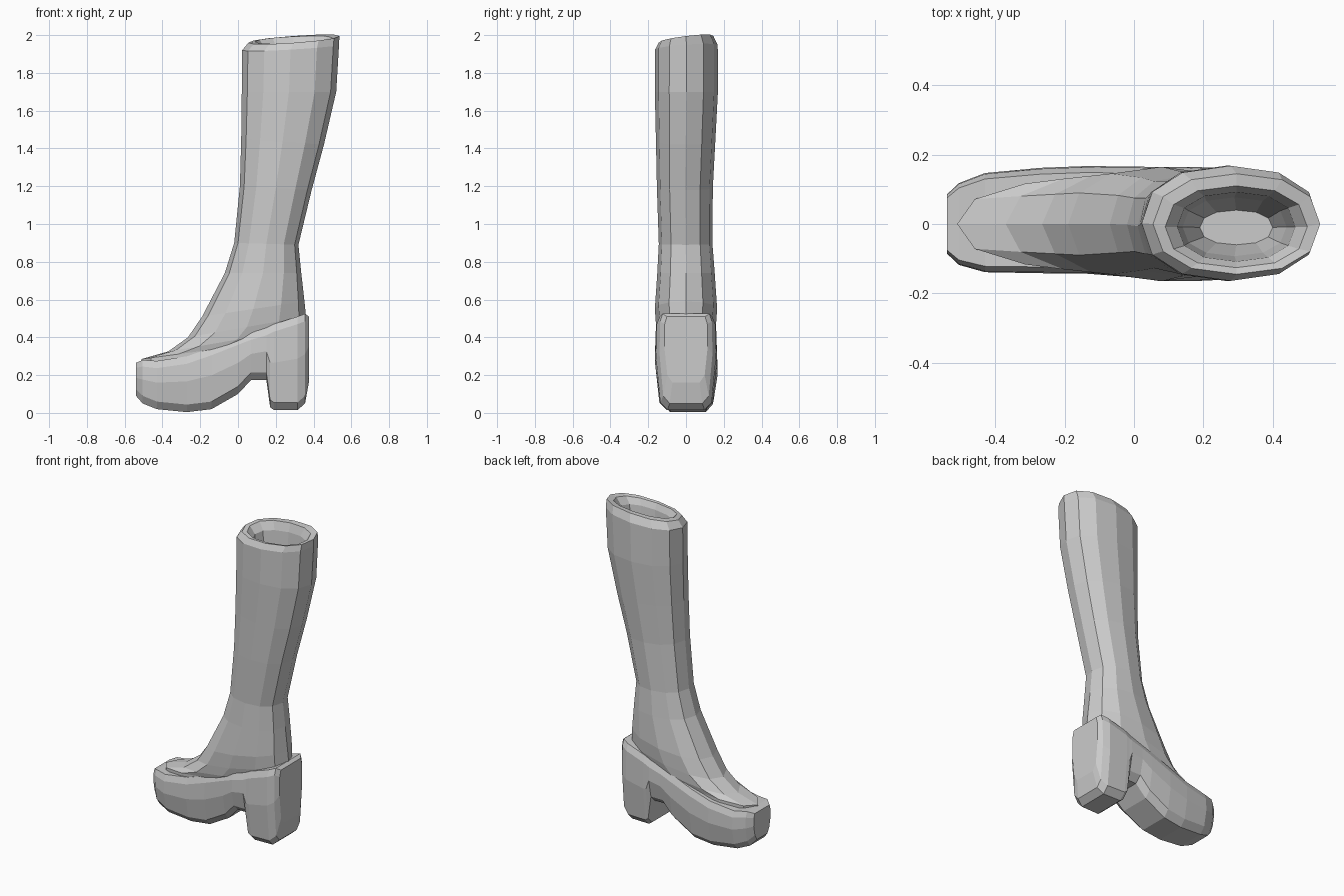
import bpy, bmesh, math


def loft(name, rings):
    """Skin a list of equal-length closed rings and cap both ends."""
    bm = bmesh.new()
    vr = [[bm.verts.new(p) for p in r] for r in rings]
    n = len(rings[0])
    for a, b in zip(vr, vr[1:]):
        for i in range(n):
            j = (i + 1) % n
            bm.faces.new((a[i], a[j], b[j], b[i]))
    bm.faces.new(vr[0][::-1])
    bm.faces.new(vr[-1])
    bmesh.ops.recalc_face_normals(bm, faces=bm.faces)
    me = bpy.data.meshes.new(name)
    bm.to_mesh(me)
    bm.free()
    ob = bpy.data.objects.new(name, me)
    bpy.context.collection.objects.link(ob)
    return ob


def upper_ring(fx, fz, bx, bz, hw, yc=0.0, tilt=0.0, n=12, e=0.88):
    """Tilted oval running from a front point to a back point."""
    pts = []
    for i in range(n):
        a = 2 * math.pi * i / n
        c, s = math.cos(a), math.sin(a)
        u = math.copysign(abs(c) ** e, c)
        v = math.copysign(abs(s) ** e, s)
        t = (u + 1) / 2
        pts.append((fx + (bx - fx) * t, yc + hw * v, fz + (bz - fz) * t + tilt * v))
    return pts


# Boot upper: foot, ankle, shaft, rolled lip, then the inside of the opening
# front x, front z, back x, back z, half width, y centre, side tilt
upper = [
    (-0.51, 0.25, 0.33, 0.36, 0.130, 0.0, 0),
    (-0.51, 0.285, 0.345, 0.40, 0.132, 0.0, 0),
    (-0.37, 0.325, 0.355, 0.45, 0.148, 0.0, 0),
    (-0.265, 0.40, 0.36, 0.51, 0.158, 0.0, 0),
    (-0.19, 0.51, 0.352, 0.59, 0.165, 0.0, 0),
    (-0.07, 0.74, 0.335, 0.74, 0.152, 0.0, 0),
    (-0.02, 0.90, 0.32, 0.89, 0.142, -0.002, 0),
    (0.01, 1.20, 0.39, 1.18, 0.148, -0.006, 0),
    (0.017, 1.45, 0.455, 1.42, 0.157, -0.002, 0),
    (0.02, 1.70, 0.52, 1.70, 0.167, 0.002, 0),
    (0.022, 1.92, 0.535, 1.95, 0.166, 0.002, 0.012),
    (0.055, 1.96, 0.537, 1.995, 0.145, 0.0, 0.018),
    (0.09, 1.965, 0.50, 1.985, 0.118, -0.008, 0.018),
    (0.125, 1.92, 0.465, 1.94, 0.10, -0.008, 0.01),
    (0.14, 1.75, 0.44, 1.77, 0.085, -0.008, 0),
    (0.19, 1.62, 0.40, 1.62, 0.05, -0.01, 0),
]
loft("boot_upper", [upper_ring(*r) for r in upper])


def sole_ring(x, zb, zt, hw, yc):
    """Cross-section of the sole with chamfered top and bottom edges."""
    h = zt - zb
    half = [(0.62, 0.0), (0.86, min(0.04, h * 0.2)), (1.0, h * 0.55),
            (0.98, h - min(0.04, h * 0.15)), (0.88, h)]
    right = [(x, yc + hw * y, zb + z) for y, z in half]
    left = [(x, yc - hw * y, zb + z) for y, z in reversed(half)]
    return right + left


# Platform sole, arch and block heel: x, bottom z, top z, half width, y centre
sole = [
    (-0.54, 0.09, 0.265, 0.085, 0.0),
    (-0.505, 0.05, 0.28, 0.118, 0.0),
    (-0.43, 0.02, 0.275, 0.143, 0.004),
    (-0.27, 0.004, 0.30, 0.152, 0.010),
    (-0.14, 0.02, 0.345, 0.155, 0.012),
    (0.0, 0.10, 0.40, 0.160, 0.006),
    (0.07, 0.175, 0.425, 0.164, 0.0),
    (0.15, 0.175, 0.45, 0.164, 0.0),
    (0.17, 0.03, 0.46, 0.164, 0.0),
    (0.19, 0.015, 0.47, 0.164, 0.0),
    (0.315, 0.015, 0.51, 0.158, 0.0),
    (0.355, 0.05, 0.525, 0.140, 0.0),
    (0.375, 0.16, 0.51, 0.115, 0.0),
]
loft("platform_sole_and_heel", [sole_ring(*s) for s in sole])
